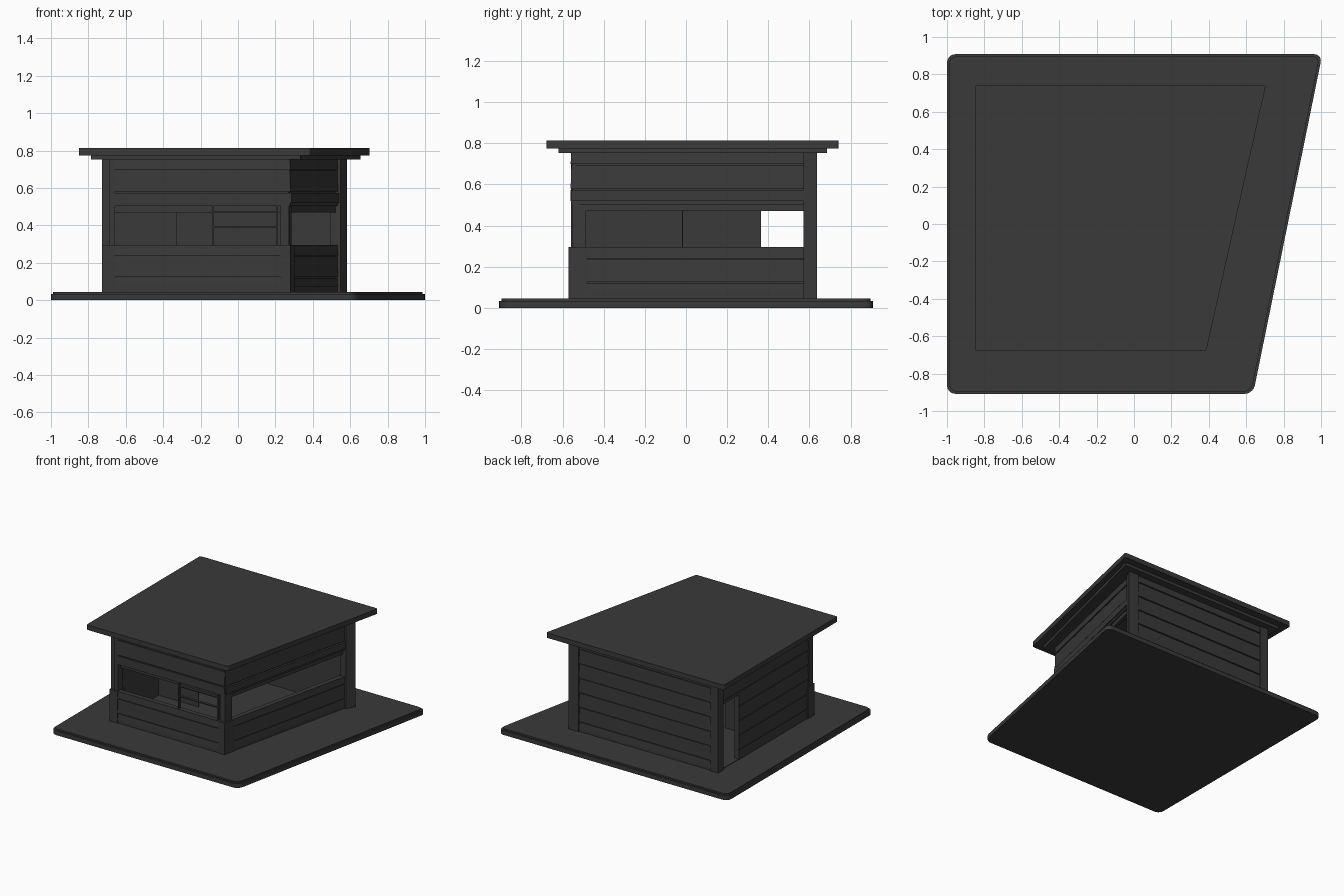
import bpy, bmesh
from mathutils import Vector

cube = bpy.data.objects.get("Cube")
if cube:
    bpy.data.objects.remove(cube, do_unlink=True)

charcoal = bpy.data.materials.new("charcoal")
charcoal.use_nodes = True
COLOR = (0.042, 0.042, 0.042, 1)
charcoal.diffuse_color = COLOR
charcoal.node_tree.nodes["Principled BSDF"].inputs["Base Color"].default_value = COLOR


def finish(name, bm):
    bmesh.ops.recalc_face_normals(bm, faces=bm.faces)
    mesh = bpy.data.meshes.new(name)
    bm.to_mesh(mesh)
    bm.free()
    mesh.materials.append(charcoal)
    obj = bpy.data.objects.new(name, mesh)
    bpy.context.collection.objects.link(obj)
    return obj


def loft(bm, lower, upper):
    """Close a solid between two matching loops of points."""
    a = [bm.verts.new(p) for p in lower]
    b = [bm.verts.new(p) for p in upper]
    bm.faces.new(a)
    bm.faces.new(b)
    for i in range(len(a)):
        j = (i + 1) % len(a)
        bm.faces.new((a[i], a[j], b[j], b[i]))


def prism(name, plan, z0, z1, radius=0):
    bm = bmesh.new()
    loft(bm, [(x, y, z0) for x, y in plan], [(x, y, z1) for x, y in plan])
    if radius:
        upright = [e for e in bm.edges
                   if abs(e.verts[0].co.z - e.verts[1].co.z) > 1e-4]
        bmesh.ops.bevel(bm, geom=upright, offset=radius, segments=5,
                        profile=0.5, affect='EDGES')
    return finish(name, bm)


def plan(x0, y0, y1, front_x, back_x):
    return [(x0, y0), (front_x, y0), (back_x, y1), (x0, y1)]


def add_strip(bm, a, b, z0, z1, out0, out1, depth):
    """Bar along a-b; outward is to the right of the direction a to b."""
    a, b = Vector(a), Vector(b)
    d = (b - a).normalized()
    n = Vector((d.y, -d.x))
    section = [(-depth, z0), (out0, z0), (out1, z1), (-depth, z1)]
    loft(bm, [(*(a + n * o), z) for o, z in section],
         [(*(b + n * o), z) for o, z in section])


def strip(name, a, b, z0, z1, out=0.01, depth=0.035):
    bm = bmesh.new()
    add_strip(bm, a, b, z0, z1, out, out, depth)
    return finish(name, bm)


def siding(name, a, b, z0, z1):
    """Lapped boards on one common spacing, over a backing panel."""
    bm = bmesh.new()
    levels = [0.01 + 0.115 * k for k in range(8)]
    cuts = [z0] + [z for z in levels if z0 + 0.02 < z < z1 - 0.01] + [z1]
    add_strip(bm, a, b, z0, z1, -0.006, -0.006, 0.035)
    for lo, hi in zip(cuts, cuts[1:]):
        groove = 0.006 if hi < z1 else 0
        add_strip(bm, a, b, lo, hi - groove, 0.006, 0.002, 0.008)
    return finish(name, bm)


FRONT, BACK, LEFT = -0.555, 0.625, -0.715
SILL, HEAD, TOP, GROUND = 0.295, 0.52, 0.755, 0.045


def slant(y):
    return 0.275 + 0.2255 * (y - FRONT)


# Base slab with a stepped top edge
prism("base_slab", plan(-1, -0.908, 0.908, 0.637, 1.007), 0, 0.034, 0.045)
prism("base_top", plan(-0.988, -0.896, 0.896, 0.627, 0.993), 0.034, GROUND, 0.04)
prism("floor", plan(LEFT, FRONT, BACK, slant(FRONT), slant(BACK)), GROUND, 0.05)

# Roof slab and the band beneath it
prism("roof_slab", plan(-0.85, -0.679, 0.742, 0.386, 0.705), 0.775, 0.814, 0.012)
prism("roof_band", plan(-0.787, -0.62, 0.686, 0.333, 0.655), 0.752, 0.776)

# Wall runs: each pair of ends is ordered with the outside on its right
front_low = ((LEFT + 0.06, FRONT - 0.007), (slant(FRONT), FRONT - 0.007))
front = ((LEFT + 0.055, FRONT), (slant(FRONT), FRONT))
right = ((slant(FRONT), FRONT), (slant(0.575), 0.575))
back = ((slant(BACK) - 0.04, BACK), (LEFT + 0.04, BACK))
left = ((LEFT, 0.365), (LEFT, FRONT + 0.04))

# Open front and right walls
for side, low, run, header_out in (("front", front_low, front, 0.006),
                                   ("right", right, right, 0.012)):
    siding(side + "_lower_boards", *low, 0.07, SILL)
    strip(side + "_skirting", *low, GROUND, 0.07, 0.004)
    siding(side + "_upper_boards", *run, 0.58, TOP)
    strip(side + "_header", *run, HEAD, 0.572, header_out)
    strip(side + "_header_backing", *run, 0.572, 0.58, -0.004)
    strip(side + "_header_lip", *run, 0.503, HEAD, 0.003)
strip("front_opening_head", *front, 0.47, 0.503, -0.025, 0.045)
strip("right_opening_head", *right, 0.47, 0.503, -0.008, 0.035)

# Closed back wall and left wall with a doorway
siding("back_boards", *back, 0.07, TOP)
strip("back_skirting", *back, GROUND, 0.07, 0.004)
siding("left_boards", *left, 0.07, TOP)
strip("left_skirting", *left, GROUND, 0.07, 0.004)
siding("boards_over_door", (LEFT, 0.58), (LEFT, 0.365), 0.56, TOP)

# Corner posts
prism("back_left_post", plan(-0.727, 0.57, 0.637, -0.66, -0.66), GROUND, TOP)
prism("back_right_post", plan(slant(0.57) - 0.035, 0.57, 0.637,
                              slant(0.57) + 0.018, 0.582), GROUND, TOP)
prism("front_left_post", plan(-0.726, -0.55, -0.5, -0.688, -0.688), SILL, TOP)
prism("front_left_post_trim", plan(-0.688, -0.56, -0.5, -0.658, -0.658), SILL, TOP)
prism("front_left_post_base", plan(-0.727, -0.57, -0.485, -0.655, -0.655),
      GROUND, SILL)
prism("front_right_post", plan(0.228, -0.553, -0.485, 0.272, 0.286), SILL, HEAD)
prism("front_right_post_base", plan(0.225, -0.57, -0.48, 0.28, 0.301),
      GROUND, SILL)

# Serving window frame in the front opening
for x in (-0.137, 0.205):
    strip("window_stile", (x, -0.553), (x + 0.01, -0.553), SILL, 0.503, 0, 0.02)
for z in (0.388, 0.467):
    strip("window_rail", (-0.135, -0.553), (0.213, -0.553), z, z + 0.008, 0, 0.02)

# Inner partition beside the doorway
strip("partition", (LEFT + 0.02, -0.02), (-0.33, -0.02), GROUND, TOP, 0, 0.006)
